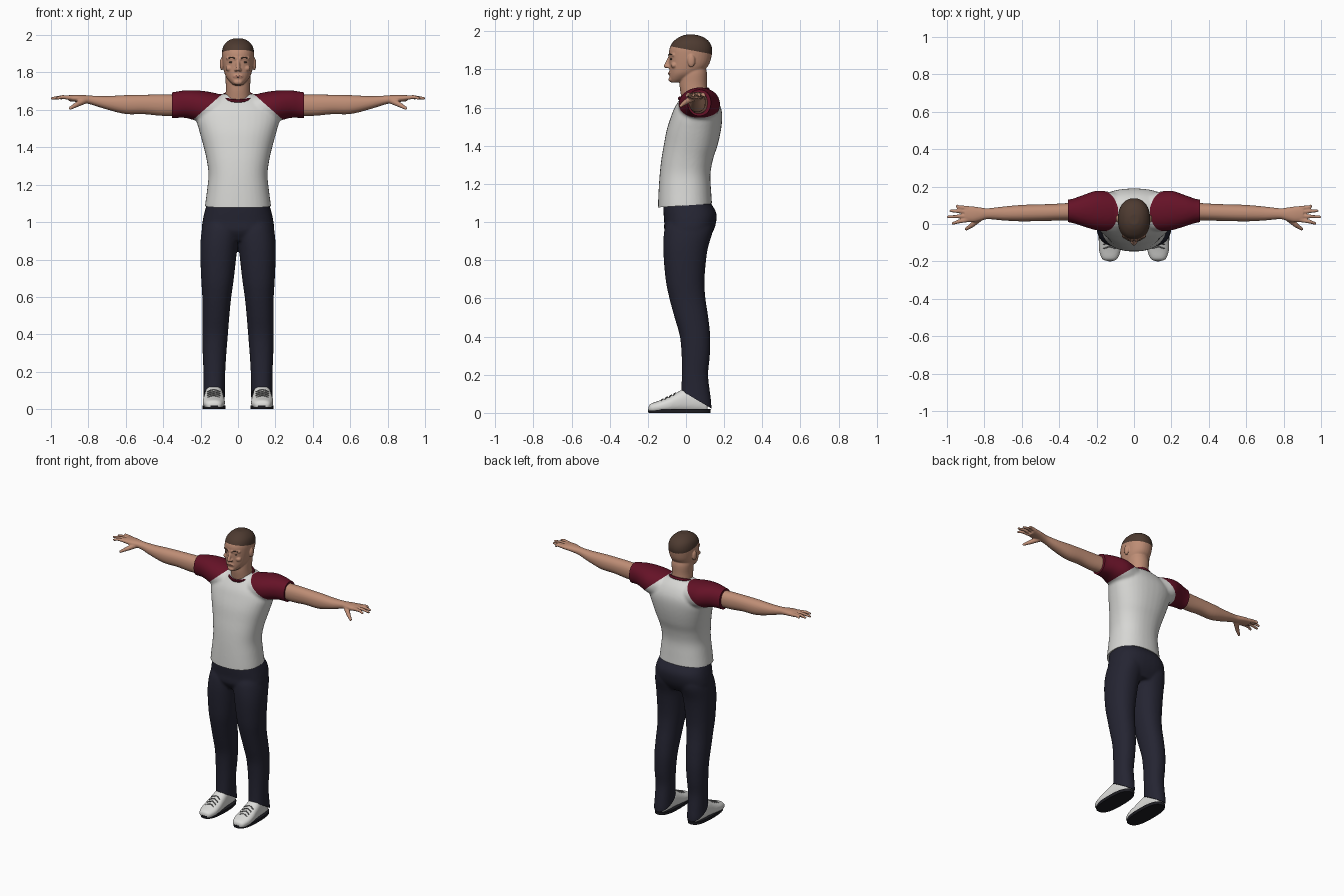
import bpy, bmesh, math
from mathutils import Vector, Matrix

if "Cube" in bpy.data.objects:
    bpy.data.objects.remove(bpy.data.objects["Cube"])


def material(name, rgb):
    m = bpy.data.materials.new(name)
    m.diffuse_color = (*rgb, 1)
    m.use_nodes = True
    m.node_tree.nodes["Principled BSDF"].inputs["Base Color"].default_value = m.diffuse_color
    return m


SKIN = material("skin", (0.52, 0.27, 0.18))
HAIR = material("brown hair", (0.075, 0.043, 0.03))
WHITE = material("shirt off white", (0.68, 0.68, 0.66))
MAROON = material("maroon", (0.13, 0.006, 0.02))
NAVY = material("navy trousers", (0.018, 0.018, 0.032))
SHOE = material("shoe white", (0.72, 0.72, 0.70))
SOLE = material("sole black", (0.012, 0.012, 0.016))
LACE = material("lace grey", (0.2, 0.2, 0.2))
LIP = material("lip", (0.40, 0.17, 0.125))
EYE = material("eye dark", (0.06, 0.04, 0.03))


def catmull(rings, steps=4):
    out = []
    for i in range(len(rings) - 1):
        a, b, c, d = (rings[max(0, min(len(rings) - 1, j))] for j in range(i - 1, i + 3))
        for k in range(steps):
            t = k / steps
            out.append([q + 0.5 * t * (r - p + t * (2 * p - 5 * q + 4 * r - s + t * (3 * (q - r) + s - p)))
                        for p, q, r, s in zip(a, b, c, d)])
    return out + [list(rings[-1])]


def loft(bm, axis, rings, p=2.2, side=1, n=36):
    """Rings are (position on axis, min and max of the first, then the second other axis)."""
    loops = []
    for t, a0, a1, b0, b1 in catmull(rings):
        loop = []
        for i in range(n):
            c, s = math.cos(math.tau * i / n), math.sin(math.tau * i / n)
            a = (a0 + a1) / 2 + (a1 - a0) / 2 * math.copysign(abs(c) ** (2 / p), c)
            b = (b0 + b1) / 2 + (b1 - b0) / 2 * math.copysign(abs(s) ** (2 / p), s)
            x, y, z = {"x": (t, a, b), "y": (a, t, b), "z": (a, b, t)}[axis]
            loop.append(bm.verts.new((side * x, y, z)))
        loops.append(loop)
    for l0, l1 in zip(loops, loops[1:]):
        for i in range(n):
            j = (i + 1) % n
            bm.faces.new((l0[i], l0[j], l1[j], l1[i]))
    bm.faces.new(loops[0])
    bm.faces.new(loops[-1])


def ball(bm, co, r):
    m = Matrix.Translation(co) @ Matrix.Diagonal((*r, 1))
    bmesh.ops.create_uvsphere(bm, u_segments=16, v_segments=10, radius=1, matrix=m)


def beads(bm, pts, r0, r1, side=1):
    """Chain of balls along a path, fused later."""
    path = [Vector(a).lerp(Vector(b), k / 8) for a, b in zip(pts, pts[1:]) for k in range(9)]
    for i, v in enumerate(path):
        r = r0 + (r1 - r0) * i / (len(path) - 1)
        ball(bm, (side * v.x, v.y, v.z), (r, r, r))


def finish(name, bm, mats, voxel=0, smooth=0):
    bmesh.ops.recalc_face_normals(bm, faces=bm.faces[:])
    me = bpy.data.meshes.new(name)
    bm.to_mesh(me)
    bm.free()
    ob = bpy.data.objects.new(name, me)
    bpy.context.collection.objects.link(ob)
    if voxel:  # fuse overlapping volumes into one skin
        r = ob.modifiers.new("fuse", "REMESH")
        r.mode, r.voxel_size = "VOXEL", voxel
        s = ob.modifiers.new("soften", "SMOOTH")
        s.factor, s.iterations = 0.5, smooth
        me = bpy.data.meshes.new_from_object(ob.evaluated_get(bpy.context.evaluated_depsgraph_get()))
        ob.modifiers.clear()
        ob.data = me
    me.materials.clear()
    for m in mats:
        me.materials.append(m)
    shade(me)
    return ob


def shade(me):
    me.shade_smooth()
    me.set_sharp_from_angle(angle=math.radians(45))


def cut(ob, co, no, mat=None):
    """Trim beyond a plane, or, with mat, recolour beyond it along a clean edge."""
    co, no = Vector(co), Vector(no).normalized()
    bm = bmesh.new()
    bm.from_mesh(ob.data)
    g = bmesh.ops.bisect_plane(bm, geom=bm.verts[:] + bm.edges[:] + bm.faces[:], plane_co=co,
                               plane_no=no, clear_outer=mat is None)
    if mat is None:
        edges = [e for e in g["geom_cut"] if isinstance(e, bmesh.types.BMEdge)]
        bmesh.ops.holes_fill(bm, edges=edges, sides=0)
    else:
        for f in bm.faces:
            if (f.calc_center_median() - co).dot(no) > 0:
                f.material_index = mat
    bm.to_mesh(ob.data)
    bm.free()
    shade(ob.data)


def tube(name, pts, r, mat, cyclic=False):
    cu = bpy.data.curves.new(name, "CURVE")
    cu.dimensions, cu.bevel_depth, cu.bevel_resolution, cu.use_fill_caps = "3D", r, 2, True
    sp = cu.splines.new("POLY")
    sp.points.add(len(pts) - 1)
    for q, v in zip(sp.points, pts):
        q.co = (*v, 1)
    sp.use_cyclic_u = cyclic
    tmp = bpy.data.objects.new(name + "_path", cu)
    bpy.context.collection.objects.link(tmp)
    me = bpy.data.meshes.new_from_object(tmp.evaluated_get(bpy.context.evaluated_depsgraph_get()))
    bpy.data.objects.remove(tmp)
    me.materials.clear()
    me.materials.append(mat)
    shade(me)
    bpy.context.collection.objects.link(bpy.data.objects.new(name, me))


# Shirt: torso and sleeves fused, trimmed at hem and cuffs, raglan sleeves in maroon
bm = bmesh.new()
torso = [(1.04, .174, -.147, .135), (1.08, .177, -.147, .137), (1.16, .167, -.144, .132),
         (1.25, .158, -.138, .128), (1.33, .167, -.129, .142), (1.40, .183, -.117, .165),
         (1.48, .205, -.102, .183), (1.55, .222, -.080, .190), (1.60, .21, -.06, .183),
         (1.65, .155, -.028, .158), (1.685, .09, .0, .125)]
loft(bm, "z", [(z, -w, w, a, b) for z, w, a, b in torso], 2.3)
for s in (1, -1):
    loft(bm, "x", [(.06, -.03, .16, 1.52, 1.67), (.12, -.04, .17, 1.52, 1.69), (.20, -.034, .178, 1.535, 1.703),
                   (.28, -.01, .152, 1.557, 1.705), (.34, .008, .132, 1.556, 1.696),
                   (.39, .01, .13, 1.554, 1.69)], 2.2, s)
shirt = finish("shirt", bm, [WHITE, MAROON], .008, 8)
cut(shirt, (0, -.145, 1.077), (0, .07, -1))
for s in (1, -1):
    cut(shirt, (s * .352, 0, 0), (s, 0, 0))
for s in (1, -1):
    cut(shirt, (s * .15, 0, 1.627), (s * .66, 0, .75), 1)
ring = [math.tau * i / 40 for i in range(40)]
tube("collar", [(.077 * math.cos(a), .04 + .074 * math.sin(a), 1.672 + .024 * math.sin(a)) for a in ring],
     .009, MAROON, True)

# Trousers: pelvis and two legs, cuffs slanting down to the heel
bm = bmesh.new()
loft(bm, "z", [(.90, -.16, .16, -.08, .11), (.95, -.192, .192, -.112, .142), (1.0, -.19, .19, -.114, .158),
               (1.05, -.18, .18, -.118, .158), (1.10, -.165, .165, -.12, .13)], 2.5)
leg = [(.0, .07, .187, -.04, .133), (.05, .07, .187, -.03, .133), (.1, .07, .185, -.026, .127),
       (.2, .068, .185, -.022, .116), (.3, .062, .189, -.023, .125), (.4, .054, .191, -.032, .127),
       (.5, .046, .191, -.060, .117), (.6, .036, .191, -.087, .102), (.7, .022, .197, -.107, .097),
       (.85, .005, .202, -.119, .112), (.95, -.01, .195, -.115, .14), (1.0, .0, .18, -.10, .14)]
for s in (1, -1):
    loft(bm, "z", leg, 2.2, s)
trousers = finish("trousers", bm, [NAVY], .008, 6)
cut(trousers, (0, -.03, .12), (0, -.095, -.16))

# Shoes with soles and laces
for s, tag in ((1, "left"), (-1, "right")):
    bm = bmesh.new()
    loft(bm, "y", [(-.197, .11, .15, .01, .032), (-.185, .088, .172, 0, .048), (-.14, .071, .187, 0, .064),
                   (-.09, .071, .188, 0, .084), (-.05, .075, .183, 0, .106), (0, .08, .178, 0, .128),
                   (.06, .085, .172, 0, .115), (.112, .095, .16, 0, .08)], 2.4, s)
    shoe = finish(tag + "_shoe", bm, [SHOE], .006, 4)
    cut(shoe, (0, 0, .012), (0, 0, -1))
    bm = bmesh.new()
    loft(bm, "z", [(0, .067, .189, -.197, .128), (.02, .066, .190, -.2, .13)], 2.6, s)
    finish(tag + "_sole", bm, [SOLE])
    for i in range(4):
        y = -.12 + .022 * i
        z = .072 + .0105 * i
        tube(f"{tag}_lace_{i}", [(s * (.13 + dx), y - .012 * abs(dx) / .034, z - dz) for dx, dz in
             ((-.034, .012), (-.018, .003), (0, 0), (.018, .003), (.034, .012))], .0035, LACE)

# Arms with hands
for s, tag in ((1, "left"), (-1, "right")):
    bm = bmesh.new()
    loft(bm, "x", [(.28, .02, .118, 1.57, 1.68), (.4, .018, .109, 1.568, 1.682), (.5, .016, .105, 1.577, 1.681),
                   (.6, .014, .102, 1.578, 1.679), (.7, .019, .093, 1.602, 1.674), (.78, .026, .084, 1.627, 1.676),
                   (.82, .017, .088, 1.636, 1.679), (.86, .009, .094, 1.642, 1.681),
                   (.905, .012, .096, 1.647, 1.679)], 2.2, s)
    for y0, x1, y1 in ((.022, .968, .003), (.043, .993, .038), (.065, .979, .071), (.085, .945, .096)):
        beads(bm, [(.89, y0, 1.664), (.94, (y0 + y1) / 2, 1.669), (x1, y1, 1.662)][::1], .0125, .008, s)
    beads(bm, [(.82, .035, 1.65), (.865, -.005, 1.627), (.897, -.027, 1.609)], .018, .009, s)
    finish(tag + "_arm", bm, [SKIN], .0045, 4)

# Head, neck, nose, brow and ears; cropped hair above a slanted hairline
bm = bmesh.new()
skull = [(1.732, .022, -.078, -.03), (1.75, .043, -.086, .02), (1.78, .066, -.087, .075), (1.82, .078, -.088, .117),
         (1.87, .085, -.089, .134), (1.91, .086, -.086, .137), (1.945, .076, -.068, .122),
         (1.97, .052, -.035, .09), (1.982, .024, -.004, .052)]
loft(bm, "z", [(z, -w, w, a, b) for z, w, a, b in skull], 2.2)
neck = [(1.60, .075, -.015, .115), (1.66, .068, -.026, .114), (1.72, .065, -.034, .11), (1.78, .067, -.03, .11),
        (1.82, .06, -.02, .1)]
loft(bm, "z", [(z, -w, w, a, b) for z, w, a, b in neck], 2.1)
beads(bm, [(0, -.082, 1.868), (0, -.104, 1.818)], .009, .0125)
ball(bm, (0, -.08, 1.748), (.024, .012, .014))
ball(bm, (0, -.082, 1.78), (.028, .010, .014))
for s in (1, -1):
    ball(bm, (s * .012, -.092, 1.814), (.009, .012, .008))
    beads(bm, [(.012, -.084, 1.874), (.055, -.064, 1.876)], .010, .009, s)
    ball(bm, (s * .045, -.062, 1.822), (.022, .018, .016))
    ball(bm, (s * .087, .028, 1.845), (.011, .02, .034))
head = finish("head", bm, [SKIN, HAIR], .004, 4)
cut(head, (0, -.085, 1.922), (0, .19, 1), 1)

# Eyes, eyebrows and mouth
for s, tag in ((1, "left"), (-1, "right")):
    bm = bmesh.new()
    ball(bm, (s * .034, -.077, 1.855), (.013, .006, .0055))
    finish(tag + "_eye", bm, [EYE])
    tube(tag + "_eyebrow", [(s * .016, -.0925, 1.876), (s * .034, -.0855, 1.881), (s * .052, -.073, 1.877)],
         .003, HAIR)
tube("lips", [(-.024, -.082, 1.777), (-.01, -.09, 1.779), (0, -.091, 1.778), (.01, -.09, 1.779),
              (.024, -.082, 1.777)], .004, LIP)
